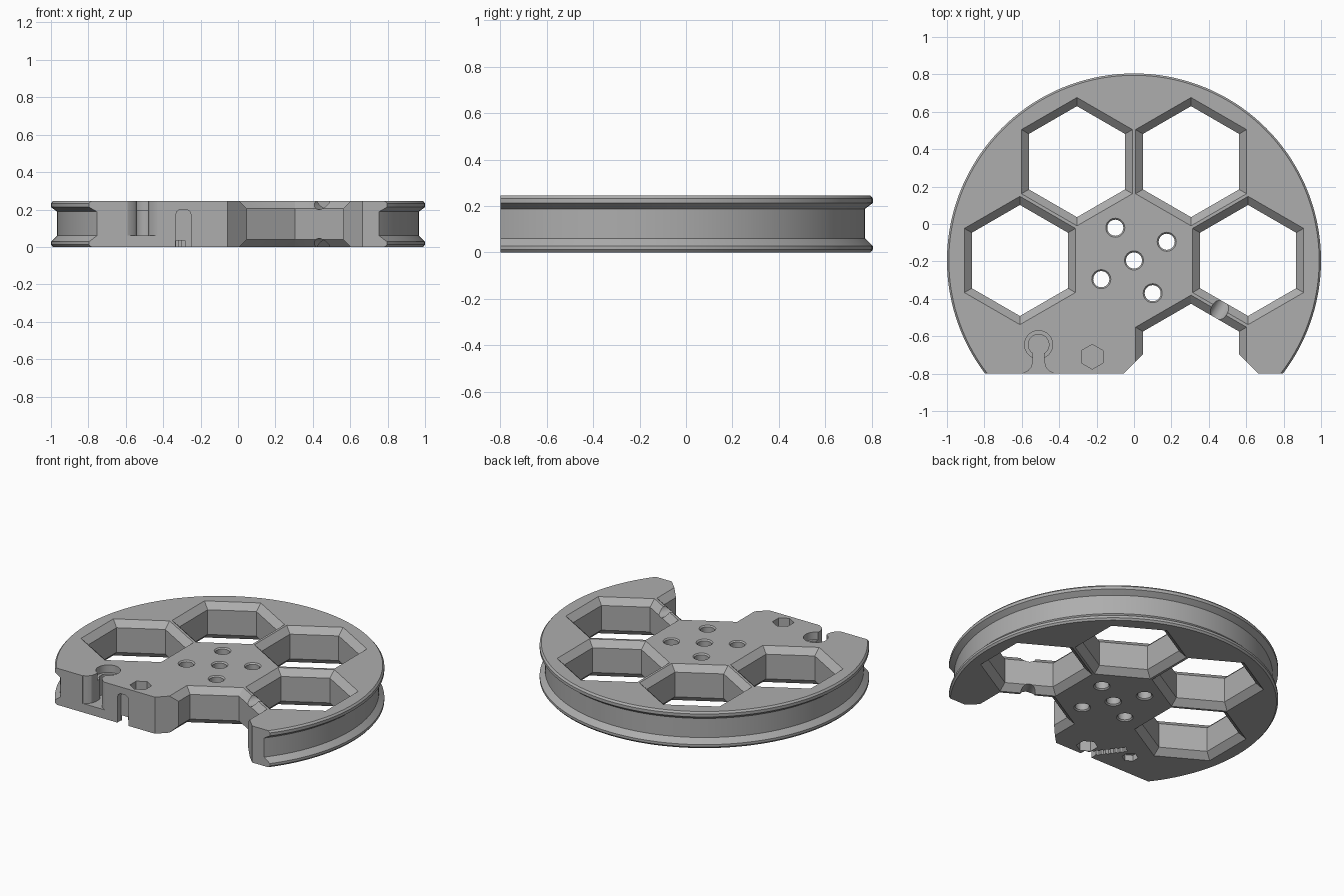
import bpy, bmesh, math
from mathutils import Matrix

if "Cube" in bpy.data.objects:
    bpy.data.objects.remove(bpy.data.objects["Cube"])

H = 0.245          # plate thickness
CY = -0.195        # disc centre in y
FRONT = -0.8       # flat front edge
PITCH = 0.61       # spacing of the hexagonal windows
ROW = PITCH * math.sin(math.pi / 3)
WALL, BEVEL = 0.257, 0.04

grey = bpy.data.materials.new("plain grey")
grey.use_nodes = True
grey.diffuse_color = (0.42, 0.42, 0.42, 1)
grey.node_tree.nodes["Principled BSDF"].inputs["Base Color"].default_value = grey.diffuse_color


def ring(n, r, x=0, y=0):
    """Regular outline with one corner at the back."""
    step = 2 * math.pi / n
    return [(x - r * math.sin(i * step), y + r * math.cos(i * step)) for i in range(n)]


def mirrored(half, x):
    """Closed outline from a right-hand half, mirrored about x."""
    return [(x - px, y) for px, y in half] + [(x + px, y) for px, y in reversed(half)]


def loft(name, layers, matrix=None):
    """Solid skinned through (outline, z) layers, capped at both ends."""
    bm = bmesh.new()
    rows = [[bm.verts.new((x, y, z)) for x, y in pts] for pts, z in layers]
    n = len(rows[0])
    for low, high in zip(rows, rows[1:]):
        for i in range(n):
            j = (i + 1) % n
            bm.faces.new((low[i], low[j], high[j], high[i]))
    bm.faces.new(rows[0])
    bm.faces.new(rows[-1])
    bmesh.ops.recalc_face_normals(bm, faces=bm.faces)
    if matrix:
        bm.transform(matrix)
    mesh = bpy.data.meshes.new(name)
    bm.to_mesh(mesh)
    bm.free()
    mesh.materials.append(grey)
    obj = bpy.data.objects.new(name, mesh)
    bpy.context.collection.objects.link(obj)
    return obj


def cut(cutter):
    """Subtract a solid from the plate and discard it."""
    cutter.hide_render = True
    mod = plate.modifiers.new("cut", 'BOOLEAN')
    mod.operation, mod.solver, mod.object = 'DIFFERENCE', 'EXACT', cutter
    bpy.context.view_layer.objects.active = plate
    bpy.ops.object.modifier_apply(modifier=mod.name)
    bpy.data.objects.remove(cutter)


def prism(outline, z0, z1, matrix=None):
    cut(loft("cutter", [(outline, z0), (outline, z1)], matrix))


def bevelled(outline, size, bevel):
    """Through opening whose rims widen by bevel at top and bottom."""
    over = 0.01
    wide = outline(size + bevel + over)
    cut(loft("cutter", [(wide, -over), (outline(size), bevel),
                        (outline(size), H - bevel), (wide, H + over)]))


# Grooved disc
profile = [(0.99, 0), (1, 0.012), (1, 0.028), (0.967, 0.06),
           (0.967, 0.188), (1, 0.213), (1, 0.233), (0.99, H)]
plate = loft("grooved_wheel_plate", [(ring(144, r, 0, CY), z) for r, z in profile])

# Flat front edge
prism([(-2, FRONT), (2, FRONT), (2, -2), (-2, -2)], -1, 1)

# Four closed hexagonal windows
for side in (-1, 1):
    for x, y in ((PITCH / 2, CY + ROW), (PITCH, CY)):
        bevelled(lambda a: ring(6, a / math.cos(math.pi / 6), side * x, y), WALL, BEVEL)

# Open window at the front, with a flared mouth
MX, MY = PITCH / 2, CY - ROW


def open_window(a):
    r = a / math.cos(math.pi / 6)
    return mirrored([(0.0001, MY + r), (a, MY + r / 2), (a, -1)], MX)


bevelled(open_window, WALL, BEVEL)
prism(mirrored([(0.16, -0.6), (0.46, -0.9)], MX), -1, 1)

# Five bolt holes
for x, y in ((0, 0), (-0.1, 0.175), (0.175, 0.1), (-0.175, -0.1), (0.1, -0.175)):
    bevelled(lambda r: ring(32, r, x, CY + y), 0.043, 0.008)

# Rounded grooves across the thin web by the open window
for z in (0, H):
    prism(ring(24, 0.045), -0.085, 0.085,
          Matrix.Translation(((MX + PITCH) / 2, (MY + CY) / 2, z))
          @ Matrix.Rotation(-math.pi / 6, 4, 'Z') @ Matrix.Rotation(math.pi / 2, 4, 'X'))

# Stepped keyhole with a flared neck and a hexagonal pocket beneath
KX, KY = -0.51, -0.645
prism(ring(40, 0.055, KX, KY), 0.06, 1)
prism(ring(40, 0.075, KX, KY), 0.195, 1)
prism(mirrored([(0.03, -0.66), (0.03, -0.735), (0.038, -0.765), (0.055, -0.785),
                (0.08, -0.798), (0.08, -0.9)], KX), 0.06, 1)
prism(ring(6, 0.05, KX, KY), -1, 0.04)

# Hexagonal nut pockets, top and bottom
for z0, z1 in ((0.13, 1), (-1, 0.09)):
    prism(ring(6, 0.066, -0.223, -0.71), z0, z1)

# Arched slot in the front edge
arch = mirrored([(0.02, 0.2), (0.036, 0.188), (0.042, 0.165), (0.042, -0.1)], -0.292)
prism(arch, 0.76, 0.9, Matrix.Rotation(math.pi / 2, 4, 'X'))

# Shallow ribbed channel running diagonally under the plate
teeth = []
for i in range(9):
    teeth += [(0.018, i * 0.03), (0.03, i * 0.03 + 0.015)]
prism(mirrored(teeth, 0), -0.1, 0.035,
      Matrix.Translation((-0.28, -0.79, 0)) @ Matrix.Rotation(math.radians(37), 4, 'Z'))

# Smooth round surfaces, crisp edges
bpy.ops.object.select_all(action='DESELECT')
plate.select_set(True)
bpy.context.view_layer.objects.active = plate
bpy.ops.object.shade_smooth_by_angle(angle=math.radians(25))
